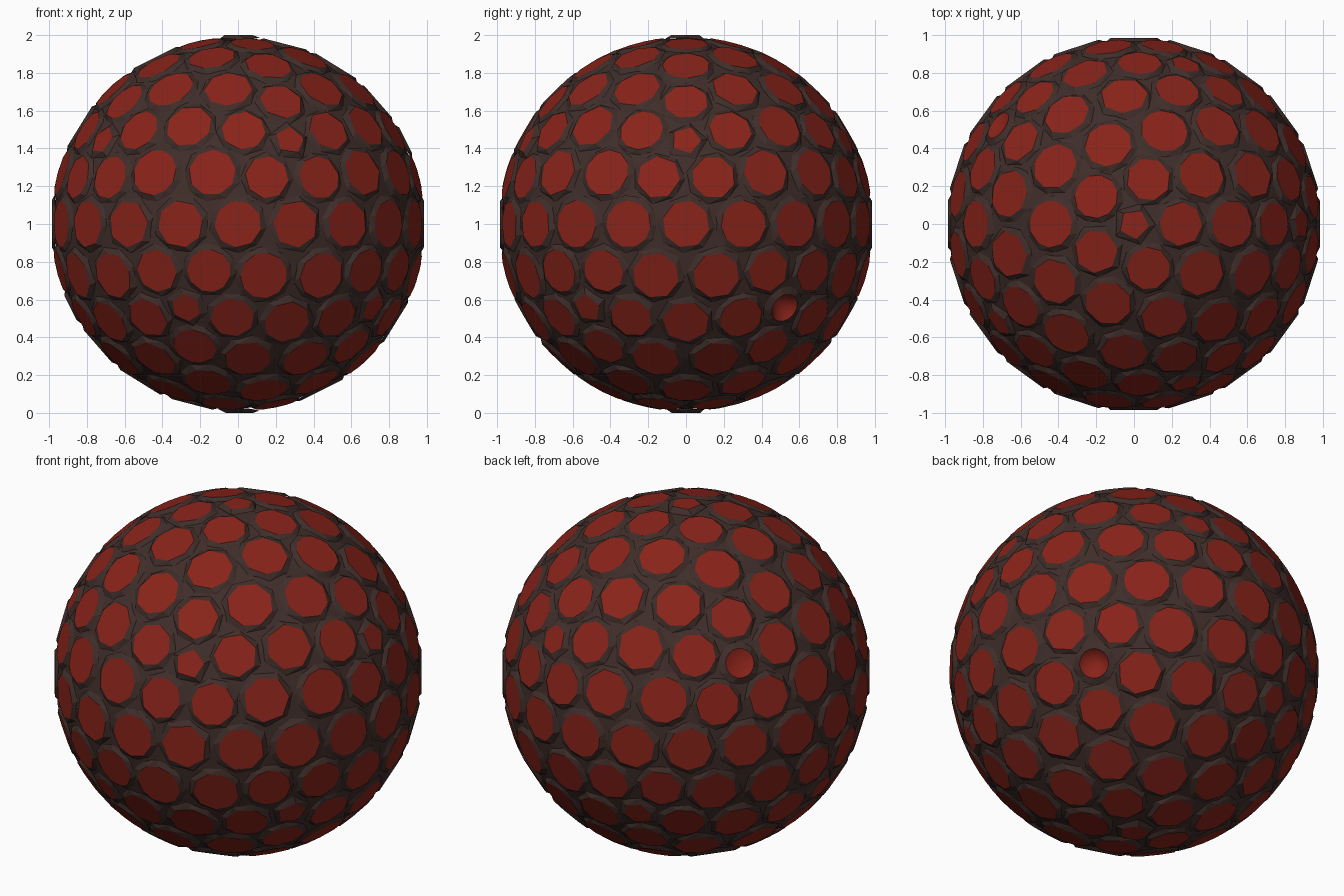
import bpy, bmesh, math, random
from mathutils import Vector, Matrix

if "Cube" in bpy.data.objects:
    bpy.data.objects.remove(bpy.data.objects["Cube"])

random.seed(4)
CENTRE = Vector((0, 0, 1))
DIMPLES = [(Vector((0.7236, 0.5257, -0.4472)), 0.09),
           (Vector((-0.7236, 0.5257, 0.4472)), 0.03)]


def material(name, rgb):
    m = bpy.data.materials.new(name)
    m.diffuse_color = (*rgb, 1)
    m.use_nodes = True
    m.node_tree.nodes["Principled BSDF"].inputs["Base Color"].default_value = m.diffuse_color
    return m


red = material("red", (0.25, 0.017, 0.010))
dark = material("dark", (0.05, 0.027, 0.023))


def make_object(name, bm, mats):
    me = bpy.data.meshes.new(name)
    bm.to_mesh(me)
    bm.free()
    for m in mats:
        me.materials.append(m)
    ob = bpy.data.objects.new(name, me)
    ob.location = CENTRE
    bpy.context.collection.objects.link(ob)


def ring(bm, frame, n, radius, height, phase, jitter=0.0):
    out = []
    for i in range(n):
        a = phase + 2 * math.pi * i / n
        h = height + random.uniform(-jitter, jitter)
        out.append(bm.verts.new(frame @ Vector(
            (radius * math.cos(a), radius * math.sin(a), h))))
    return out


def add_tile(bm, direction, n, radius, base, height, dimple):
    """Flat red cap with sloping dark sides, or a conical pit as the cap."""
    frame = direction.to_track_quat('Z', 'Y').to_matrix()
    phase = random.uniform(0, math.tau)
    top = ring(bm, frame, n, radius, height, phase)
    low = ring(bm, frame, n, base, height - 0.02, phase + 0.15, 0.008)
    for i in range(n):
        j = (i + 1) % n
        for tri in ((low[i], low[j], top[j]), (low[i], top[j], top[i])):
            bm.faces.new(tri).material_index = 1
    if dimple:
        tip = bm.verts.new(direction * (height - dimple))
        for i in range(n):
            bm.faces.new((top[i], top[(i + 1) % n], tip)).smooth = True
    else:
        bm.faces.new(top)


# Tiles: one on every point of a geodesic sphere
grid = bmesh.new()
bmesh.ops.create_icosphere(grid, subdivisions=3, radius=1)
tiles = bmesh.new()
for v in grid.verts:
    d = v.co.normalized()
    gap = sum(e.calc_length() for e in v.link_edges) / len(v.link_edges)
    pit = next((depth for p, depth in DIMPLES if (p - d).length < 0.05), 0)
    if len(v.link_edges) == 5:
        add_tile(tiles, d, 18 if pit else random.choice((5, 6, 7)),
                 0.08, 0.115, 1.0 if abs(d.z) > 0.99 else 0.992, pit)
    else:
        add_tile(tiles, d, random.choice((7, 8, 8, 9, 11)),
                 0.405 * gap, 0.50 * gap, 0.985, 0)
grid.free()
make_object("red_tiles", tiles, [red, dark])

# Dark core ball, opened behind the pits
core = bmesh.new()
bmesh.ops.create_icosphere(core, subdivisions=4, radius=0.977)
hit = [v for v in core.verts
       if any((v.co.normalized() - p).length < 0.05 for p, _ in DIMPLES)]
bmesh.ops.delete(core, geom=hit, context='VERTS')
make_object("core_ball", core, [dark])
